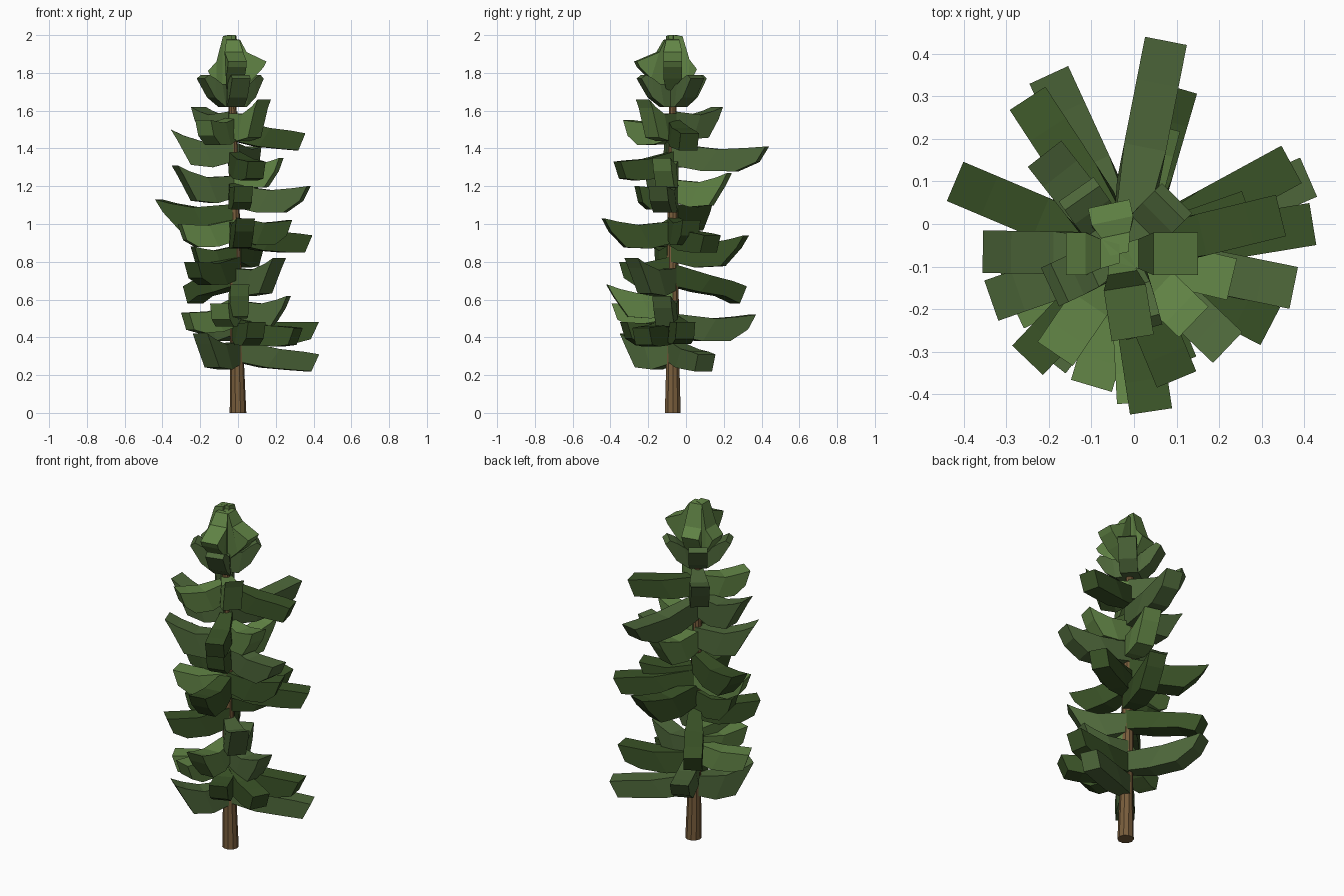
import bpy, bmesh, math
from mathutils import Vector

if "Cube" in bpy.data.objects:
    bpy.data.objects.remove(bpy.data.objects["Cube"])


def material(name, rgb):
    m = bpy.data.materials.new(name)
    m.diffuse_color = (*rgb, 1)
    m.use_nodes = True
    m.node_tree.nodes["Principled BSDF"].inputs["Base Color"].default_value = m.diffuse_color
    return m


DARK = material("dark_green", (0.042, 0.085, 0.02))
MID = material("mid_green", (0.075, 0.135, 0.042))
LIGHT = material("light_green", (0.12, 0.23, 0.06))
BARK = material("bark", (0.19, 0.11, 0.045))


def make_object(name, bm, mat):
    bmesh.ops.recalc_face_normals(bm, faces=bm.faces)
    me = bpy.data.meshes.new(name)
    bm.to_mesh(me)
    bm.free()
    me.materials.append(mat)
    ob = bpy.data.objects.new(name, me)
    bpy.context.collection.objects.link(ob)
    return ob


def loft(name, rings, mat):
    """Skin a list of equal-sized vertex rings and cap both ends."""
    bm = bmesh.new()
    vs = [[bm.verts.new(p) for p in r] for r in rings]
    n = len(rings[0])
    for a, b in zip(vs, vs[1:]):
        for i in range(n):
            j = (i + 1) % n
            bm.faces.new((a[i], a[j], b[j], b[i]))
    bm.faces.new(vs[0][::-1])
    bm.faces.new(vs[-1])
    return make_object(name, bm, mat)


def trunk_axis(z):
    return Vector((-0.018 * z, -0.07, z))


def slab(name, base, direction, top, bottom, widths, mat):
    """Leafy slab: side profile (r, z) swept across a half width."""
    d = Vector((direction[0], direction[1], 0)).normalized()
    s = Vector((-d.y, d.x, 0))
    rings = []
    for (rt, zt), (rb, zb), w in zip(top, bottom, widths):
        pt = Vector((base.x, base.y, zt)) + d * rt
        pb = Vector((base.x, base.y, zb)) + d * rb
        rings.append([pt + s * w, pt - s * w, pb - s * w, pb + s * w])
    return loft(name, rings, mat)


# Trunk: ten-sided, tapering and slightly leaning
rings = []
for z, r in ((0, 0.044), (0.25, 0.037), (1.0, 0.029), (1.9, 0.017)):
    c = trunk_axis(z)
    rings.append([c + Vector((r * math.cos(t * math.tau / 10), r * math.sin(t * math.tau / 10), 0))
                  for t in range(10)])
loft("trunk", rings, BARK)

# Branches: tip x, tip y, tip height, underside height at trunk, colour
BRANCHES = [
    (0.41, 0.11, 0.31, 0.24, MID), (-0.20, -0.32, 0.42, 0.23, MID),
    (0.42, 0.00, 0.48, 0.37, DARK), (0.32, -0.24, 0.45, 0.36, DARK),
    (-0.20, 0.35, 0.52, 0.38, MID), (-0.28, -0.20, 0.53, 0.43, LIGHT),
    (0.27, -0.13, 0.62, 0.45, MID), (0.10, -0.33, 0.48, 0.36, DARK),
    (0.01, -0.42, 0.68, 0.50, LIGHT), (-0.10, -0.38, 0.58, 0.46, LIGHT),
    (-0.25, 0.295, 0.67, 0.64, DARK), (0.22, -0.29, 0.82, 0.62, MID),
    (-0.25, -0.32, 0.80, 0.68, DARK), (-0.24, -0.12, 0.88, 0.74, DARK),
    (0.10, 0.32, 0.94, 0.77, DARK), (0.37, 0.14, 0.94, 0.86, DARK),
    (-0.31, -0.13, 1.00, 0.88, LIGHT), (0.04, -0.44, 1.03, 0.87, DARK),
    (0.27, 0.03, 1.02, 0.89, DARK), (-0.42, 0.10, 1.13, 0.96, DARK),
    (0.375, -0.15, 1.20, 1.06, MID), (0.03, -0.26, 1.20, 1.08, DARK),
    (0.06, 0.23, 1.27, 1.09, LIGHT), (-0.335, -0.18, 1.31, 1.11, MID),
    (0.23, -0.13, 1.35, 1.19, LIGHT), (0.10, -0.365, 1.33, 1.24, DARK),
    (0.075, 0.43, 1.41, 1.28, MID), (-0.355, -0.065, 1.50, 1.30, MID),
    (0.345, 0.02, 1.48, 1.41, DARK), (-0.185, -0.305, 1.55, 1.42, LIGHT),
    (0.14, -0.23, 1.66, 1.44, LIGHT), (-0.21, 0.165, 1.62, 1.45, MID),
]
for i, (x, y, zt, zb, mat) in enumerate(BRANCHES):
    base = trunk_axis(zb)
    v = Vector((x - base.x, y - base.y))
    L = v.length
    rise = zt - zb - 0.11
    lip = 0.09 - 0.4 * max(rise, 0)
    top = [(0, zb + 0.145), (0.5 * L, zb + 0.11 + 0.3 * rise),
           (0.8 * L, zb + 0.11 + 0.65 * rise), (L, zt)]
    bottom = [(0, zb + 0.03), (0.33 * L, zb), (0.68 * L, zb + 0.2 * rise - 0.005),
              (0.9 * L, zt - lip)]
    slab(f"branch_{i + 1:02d}", base, v, top, bottom, (0.03, 0.05, 0.05, 0.05), mat)

# Upper tier: short, steep, cupped leaves below the crown
for i, deg in enumerate((45, 125, 205, 285)):
    a = math.radians(deg)
    slab(f"upper_leaf_{i + 1}", trunk_axis(1.65), (math.cos(a), math.sin(a)),
         [(0, 1.74), (0.08, 1.74), (0.12, 1.77), (0.16, 1.79)],
         [(0, 1.62), (0.06, 1.62), (0.125, 1.67), (0.185, 1.77)],
         (0.03, 0.048, 0.05, 0.05), MID)

# Crown: direction, reach, height of the flared tip, total height
for i, (deg, reach, zt, ztop) in enumerate(((0, 0.185, 1.86, 1.98), (102, 0.12, 1.82, 2.0),
                                            (180, 0.125, 1.81, 2.0), (279, 0.20, 1.86, 1.98))):
    a = math.radians(deg)
    slab(f"crown_leaf_{i + 1}", trunk_axis(1.9), (math.cos(a), math.sin(a)),
         [(0, ztop), (0.045, ztop - 0.005), (0.08, zt + 0.05), (reach, zt)],
         [(0, 1.69), (0.05, 1.71), (reach * 0.62, zt - 0.09), (reach - 0.015, zt - 0.03)],
         (0.022, 0.035, 0.05, 0.05), LIGHT)
